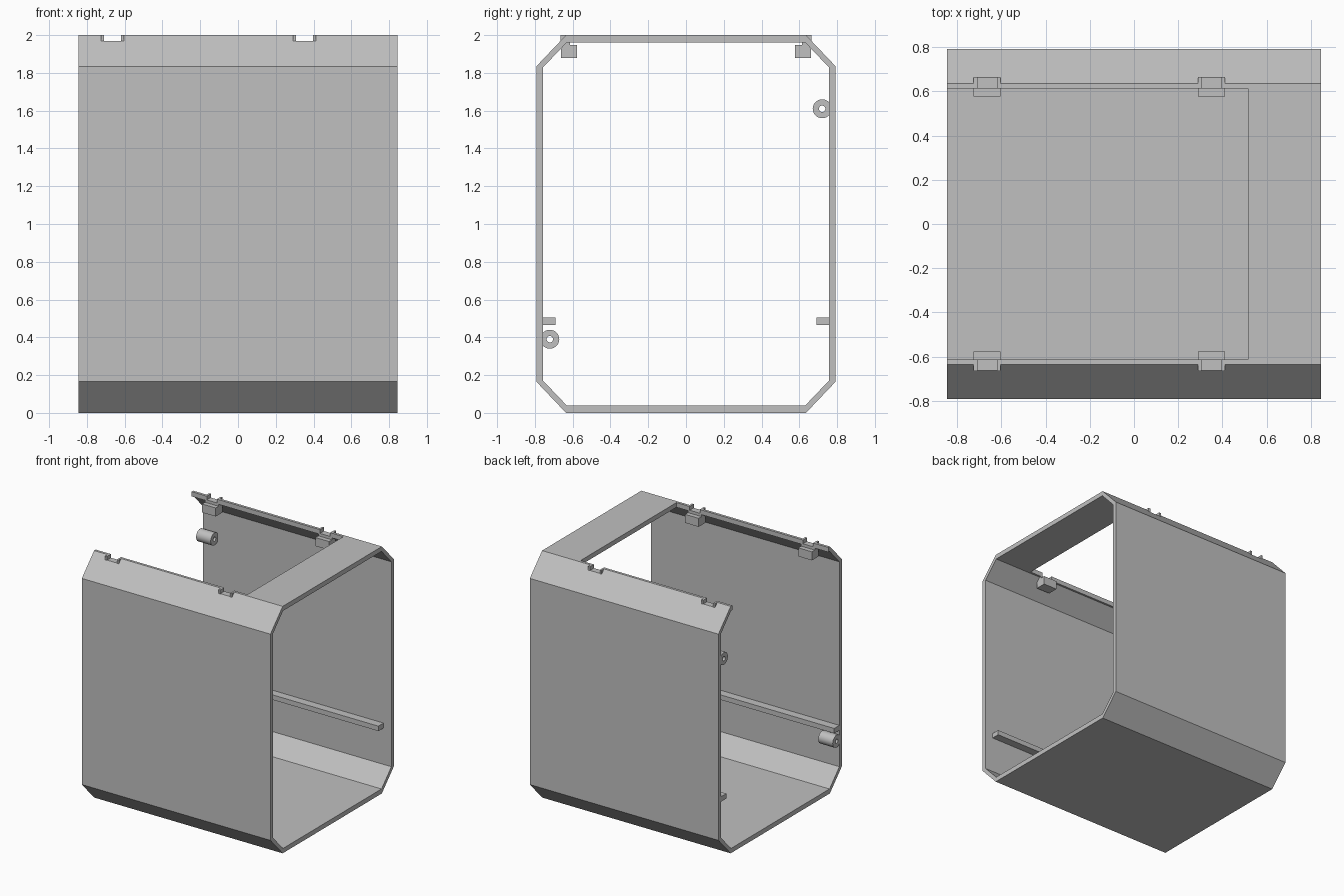
import bpy, bmesh, math

if "Cube" in bpy.data.objects:
    bpy.data.objects.remove(bpy.data.objects["Cube"])

X = 0.845  # half length of the housing

grey = bpy.data.materials.new("light grey")
grey.diffuse_color = (0.527, 0.527, 0.527, 1)
grey.use_nodes = True
grey.node_tree.nodes["Principled BSDF"].inputs["Base Color"].default_value = grey.diffuse_color


def finish(name, bm):
    bmesh.ops.recalc_face_normals(bm, faces=bm.faces)
    me = bpy.data.meshes.new(name)
    bm.to_mesh(me)
    bm.free()
    me.materials.append(grey)
    ob = bpy.data.objects.new(name, me)
    bpy.context.collection.objects.link(ob)
    return ob


def ring_prism(name, outer, inner, x0, x1):
    """Hollow prism along x from two matching y-z outlines."""
    bm = bmesh.new()
    loops = [[bm.verts.new((x, y, z)) for y, z in pts]
             for pts, x in ((outer, x0), (outer, x1), (inner, x1), (inner, x0))]
    n = len(outer)
    for k in range(4):
        a, b = loops[k], loops[(k + 1) % 4]
        for i in range(n):
            j = (i + 1) % n
            bm.faces.new((a[i], a[j], b[j], b[i]))
    return finish(name, bm)


def box(name, x0, x1, y0, y1, z0, z1):
    bm = bmesh.new()
    bmesh.ops.create_cube(bm, size=1)
    for v in bm.verts:
        v.co = (x1 if v.co.x > 0 else x0,
                y1 if v.co.y > 0 else y0,
                z1 if v.co.z > 0 else z0)
    return finish(name, bm)


def side_box(name, s, x0, x1, y0, y1, z0, z1):
    """Box on the front (s=-1) or back (s=1) side."""
    return box(name, x0, x1, min(s * y0, s * y1), max(s * y0, s * y1), z0, z1)


def octagon(w, cy, z, cz):
    q = [(w, cz), (w, 2 - cz), (cy, 2 - z), (-cy, 2 - z)]
    return q + [(-w, 2 - cz), (-w, cz), (-cy, z), (cy, z)]


def circle(y, z, r, n=32):
    return [(y + r * math.cos(2 * math.pi * i / n),
             z + r * math.sin(2 * math.pi * i / n)) for i in range(n)]


# Housing shell with chamfered edges
shell = ring_prism("housing_shell", octagon(0.792, 0.635, 0, 0.165),
                   octagon(0.756, 0.63, 0.038, 0.17), -X, X)

# Cutters: top opening and clip notches
cutters = [box("opening_cutter", -X - 0.1, 0.515, -0.614, 0.614, 1.9, 2.1)]
notches = [(-0.725, -0.603), (0.29, 0.412)]
for s in (-1, 1):
    for a, b in notches:
        cutters.append(side_box("notch_cutter", s, a, b, 0.6, 0.7, 1.97, 2.1))
for c in cutters:
    c.hide_render = True
    m = shell.modifiers.new("cut", 'BOOLEAN')
    m.operation, m.solver, m.object = 'DIFFERENCE', 'EXACT', c
bpy.context.view_layer.objects.active = shell
shell.select_set(True)
for m in list(shell.modifiers):
    bpy.ops.object.modifier_apply(modifier=m.name)
for c in cutters:
    bpy.data.objects.remove(c, do_unlink=True)

for s in (-1, 1):
    # Clip sockets: block below the edge, neck, and two prongs
    for a, b in notches:
        side_box("clip_block", s, a, b, 0.576, 0.662, 1.878, 1.947)
        side_box("clip_neck", s, a, b, 0.613, 0.66, 1.94, 1.97)
        for p in (a, b - 0.016):
            side_box("clip_prong", s, p, p + 0.016, 0.613, 0.665, 1.96, 2.0)
    # Inner support rail
    side_box("support_rail", s, -X, 0.775, 0.69, 0.765, 0.465, 0.505)
    # Screw boss at the open end, high at the back and low at the front
    y, z = s * 0.721, 1 + s * 0.61
    boss = ring_prism("screw_boss", circle(y, z, 0.05), circle(y, z, 0.017),
                      -X, -0.715)
    bpy.ops.object.select_all(action='DESELECT')
    boss.select_set(True)
    bpy.context.view_layer.objects.active = boss
    bpy.ops.object.shade_smooth_by_angle(angle=math.radians(35))
